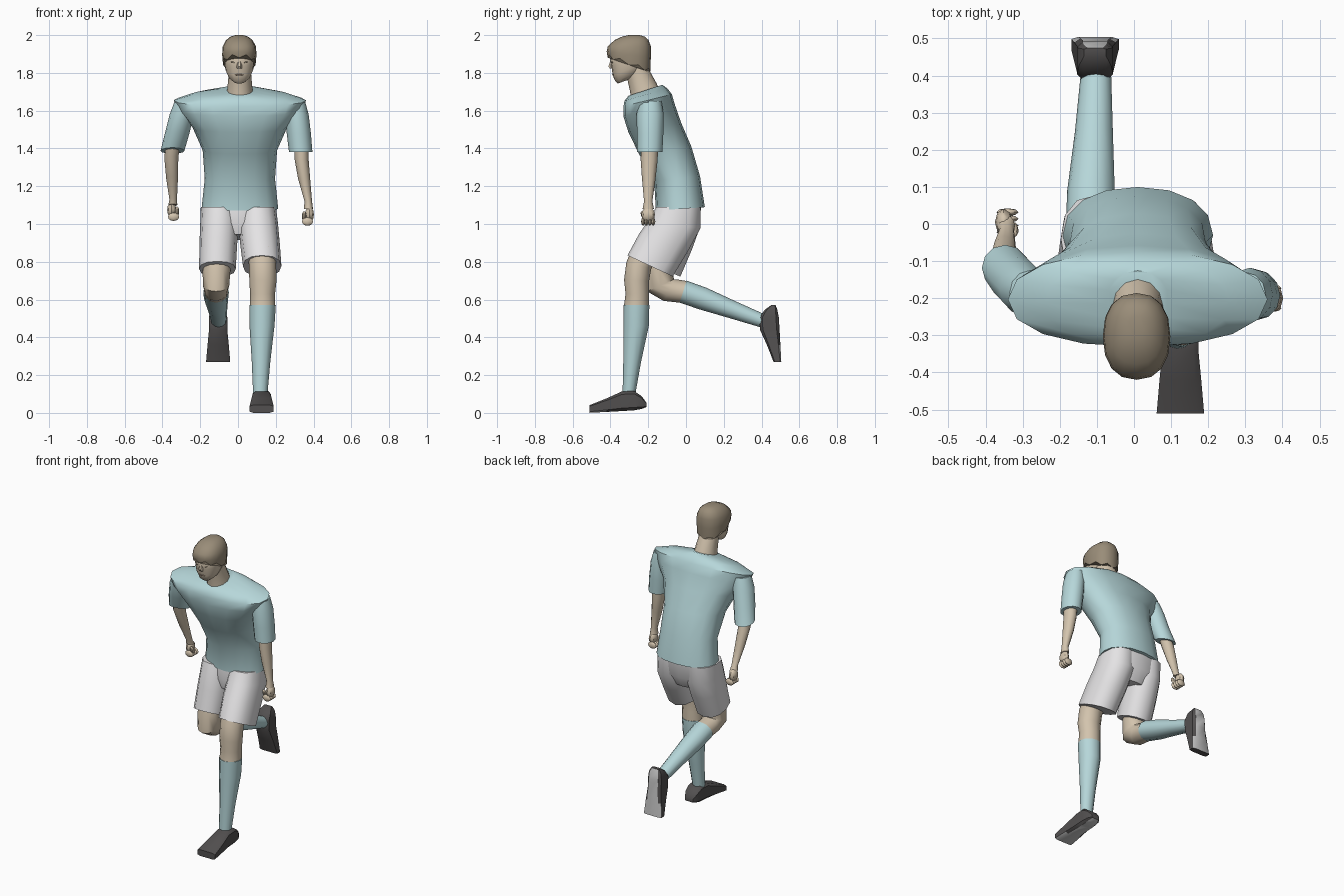
import bpy, bmesh, math
from mathutils import Matrix, Vector


def material(name, rgb):
    m = bpy.data.materials.new(name)
    m.diffuse_color = (*rgb, 1)
    return m


CLOTH = material("pale_teal_cloth", (0.47, 0.68, 0.70))
WHITE = material("white_cloth", (0.78, 0.77, 0.78))
SKIN = material("skin", (0.65, 0.55, 0.42))
HAIR = material("brown_hair", (0.32, 0.265, 0.19))
LEATHER = material("dark_leather", (0.085, 0.08, 0.08))
SOLE = material("grey_sole", (0.55, 0.55, 0.55))
LIP = material("lip", (0.38, 0.28, 0.21))


def finish(name, bm, *mats):
    bmesh.ops.recalc_face_normals(bm, faces=bm.faces)
    me = bpy.data.meshes.new(name)
    bm.to_mesh(me)
    bm.free()
    for m in mats:
        me.materials.append(m)
    ob = bpy.data.objects.new(name, me)
    bpy.context.collection.objects.link(ob)
    return ob


def loft_mesh(rings, n=12, e=2.0, phase=0.0):
    """Skin of rings (cx, cy, cz, half_x, half_depth, tilt); depth axis is y turned up by tilt."""
    bm = bmesh.new()
    rows = []
    for cx, cy, cz, rx, rd, tilt in rings:
        t = math.radians(tilt)
        row = []
        for i in range(n):
            a = 2 * math.pi * (i + phase) / n
            c, s = math.cos(a), math.sin(a)
            u = math.copysign(abs(c) ** (2 / e), c) * rx
            v = math.copysign(abs(s) ** (2 / e), s) * rd
            row.append(bm.verts.new((cx + u, cy + v * math.cos(t), cz + v * math.sin(t))))
        rows.append(row)
    for r0, r1 in zip(rows, rows[1:]):
        for i in range(n):
            j = (i + 1) % n
            bm.faces.new((r0[i], r0[j], r1[j], r1[i]))
    bm.faces.new(rows[0][::-1])
    bm.faces.new(rows[-1])
    return bm


def loft(name, rings, mat, n=12, e=2.0, phase=0.0):
    return finish(name, loft_mesh(rings, n, e, phase), mat)


def blob(bm, center, radii, turn=0.0):
    mtx = (Matrix.Translation(Vector(center)) @ Matrix.Rotation(turn, 4, 'X')
           @ Matrix.Diagonal((*radii, 1)))
    bmesh.ops.create_uvsphere(bm, u_segments=8, v_segments=6, radius=1, matrix=mtx)


# Shirt body: hem, waist, chest, shoulders, collar
loft("shirt", [
    (0.01, -0.03, 1.08, 0.203, 0.13, 4),
    (0.01, -0.047, 1.24, 0.186, 0.122, 6),
    (0.01, -0.11, 1.39, 0.197, 0.14, 8),
    (0.01, -0.165, 1.51, 0.25, 0.142, 10),
    (0.01, -0.195, 1.60, 0.325, 0.14, 12),
    (0.01, -0.203, 1.655, 0.35, 0.132, 14),
    (0.01, -0.212, 1.685, 0.25, 0.118, 16),
    (0.01, -0.215, 1.708, 0.085, 0.094, 18)], CLOTH, n=16, e=2.2)

# Sleeves, forearms and fists
arms = {
    "left": dict(
        sleeve=[(0.30, -0.19, 1.65, 0.055, 0.06, 0), (0.312, -0.19, 1.58, 0.062, 0.072, 0),
                (0.322, -0.19, 1.48, 0.064, 0.07, 0), (0.332, -0.192, 1.38, 0.062, 0.067, 0)],
        fore=[(0.335, -0.193, 1.42, 0.038, 0.045, 0), (0.337, -0.195, 1.34, 0.037, 0.045, 0),
              (0.35, -0.197, 1.24, 0.032, 0.036, 0), (0.372, -0.2, 1.12, 0.02, 0.022, 0),
              (0.373, -0.2, 1.08, 0.024, 0.03, 0)],
        hand=(0.372, -0.2, 1.035), side=1),
    "right": dict(
        sleeve=[(-0.28, -0.185, 1.65, 0.055, 0.06, 0), (-0.298, -0.175, 1.58, 0.064, 0.07, 0),
                (-0.322, -0.15, 1.48, 0.065, 0.068, -8), (-0.347, -0.118, 1.388, 0.063, 0.064, -15)],
        fore=[(-0.345, -0.125, 1.42, 0.038, 0.043, -12), (-0.353, -0.105, 1.35, 0.037, 0.043, -14),
              (-0.349, -0.065, 1.24, 0.031, 0.035, -18), (-0.343, -0.02, 1.13, 0.02, 0.022, -15),
              (-0.345, -0.005, 1.10, 0.024, 0.03, -10)],
        hand=(-0.345, 0.005, 1.06), side=-1),
}
for label, arm in arms.items():
    loft(label + "_sleeve", arm["sleeve"], CLOTH)
    loft(label + "_forearm", arm["fore"], SKIN)
    x, y, z = arm["hand"]
    s = arm["side"]
    bm = bmesh.new()
    blob(bm, (x + 0.006 * s, y, z + 0.015), (0.024, 0.036, 0.04))
    for k in range(4):
        blob(bm, (x - 0.004 * s, y - 0.027 + 0.018 * k, z - 0.022), (0.03, 0.0105, 0.022))
    blob(bm, (x - 0.022 * s, y - 0.022, z + 0.006), (0.012, 0.013, 0.03), 0.5)
    finish(label + "_fist", bm, SKIN)

# Neck and head
loft("neck", [(0.01, -0.212, 1.66, 0.074, 0.084, 18), (0.01, -0.225, 1.72, 0.066, 0.074, 18),
              (0.01, -0.25, 1.79, 0.06, 0.064, 10), (0.01, -0.27, 1.85, 0.06, 0.06, 0)], SKIN)
loft("head", [(0.007, -0.33, 1.755, 0.03, 0.032, 20), (0.007, -0.303, 1.783, 0.058, 0.077, 20),
              (0.007, -0.30, 1.82, 0.074, 0.094, 20), (0.007, -0.30, 1.868, 0.081, 0.1, 20),
              (0.007, -0.302, 1.908, 0.084, 0.108, 20), (0.007, -0.295, 1.95, 0.06, 0.08, 10)],
     SKIN, n=16, e=2.3)
loft("nose", [(0.007, -0.392, 1.866, 0.007, 0.008, 0), (0.007, -0.398, 1.835, 0.015, 0.015, 0),
              (0.007, -0.393, 1.822, 0.013, 0.011, 0)], SKIN, n=6)

# Hair cap with a ragged lower edge
bm = loft_mesh([(0.007, -0.302, 1.85, 0.086, 0.119, -19), (0.007, -0.303, 1.897, 0.091, 0.118, -8),
                (0.007, -0.30, 1.94, 0.088, 0.114, 0), (0.007, -0.288, 1.974, 0.07, 0.09, 0),
                (0.007, -0.278, 1.993, 0.045, 0.058, 0), (0.007, -0.275, 2.0, 0.02, 0.028, 0)],
               n=16, e=2.3)
bm.verts.ensure_lookup_table()
for i in range(16):
    bm.verts[i].co.z += 0.01 if i % 2 else -0.008
finish("hair", bm, HAIR)

# Eyes and mouth
bm = bmesh.new()
for s in (-1, 1):
    blob(bm, (0.007 + 0.032 * s, -0.391, 1.856), (0.014, 0.005, 0.005))
finish("eyes", bm, HAIR)
bm = bmesh.new()
blob(bm, (0.007, -0.386, 1.79), (0.022, 0.005, 0.004))
finish("mouth", bm, LIP)

# Shorts: hips and two legs
loft("shorts_hips", [(0.005, -0.035, 1.10, 0.19, 0.115, 0), (0.005, -0.045, 1.0, 0.18, 0.118, -5),
                     (0.005, -0.06, 0.93, 0.11, 0.09, -10)], WHITE, n=16, e=2.4)
loft("shorts_left_leg", [(0.103, -0.04, 1.09, 0.098, 0.118, 0), (0.108, -0.06, 1.0, 0.104, 0.138, -10),
                         (0.116, -0.12, 0.9, 0.105, 0.137, -20),
                         (0.128, -0.19, 0.778, 0.102, 0.132, -25)], WHITE, e=2.3)
loft("shorts_right_leg", [(-0.1, -0.04, 1.09, 0.097, 0.118, 0), (-0.1, -0.055, 1.0, 0.1, 0.13, -8),
                          (-0.104, -0.085, 0.9, 0.1, 0.122, -15),
                          (-0.109, -0.13, 0.762, 0.097, 0.108, -22)], WHITE, e=2.3)

# Standing leg and sock
loft("left_knee", [(0.125, -0.21, 0.86, 0.075, 0.075, -20), (0.13, -0.25, 0.78, 0.072, 0.068, -15),
                   (0.132, -0.262, 0.70, 0.072, 0.066, -4), (0.13, -0.258, 0.63, 0.066, 0.062, 0),
                   (0.13, -0.262, 0.57, 0.067, 0.066, 0)], SKIN)
loft("left_sock", [(0.13, -0.262, 0.57, 0.07, 0.068, 0), (0.127, -0.264, 0.46, 0.066, 0.067, 0),
                   (0.122, -0.285, 0.27, 0.049, 0.047, 0), (0.118, -0.302, 0.10, 0.038, 0.034, 0)],
     CLOTH)

# Trailing leg bent at the knee, and sock
loft("right_knee", [(-0.108, -0.10, 0.84, 0.075, 0.075, -22), (-0.114, -0.135, 0.745, 0.073, 0.07, -15),
                    (-0.116, -0.135, 0.675, 0.07, 0.078, 24), (-0.116, -0.085, 0.65, 0.063, 0.066, 60),
                    (-0.116, -0.01, 0.64, 0.064, 0.06, 72)], SKIN)
loft("right_sock", [(-0.116, -0.015, 0.642, 0.068, 0.061, 72), (-0.116, 0.09, 0.605, 0.064, 0.06, 70),
                    (-0.108, 0.25, 0.545, 0.051, 0.047, 70), (-0.102, 0.42, 0.482, 0.04, 0.035, 70)],
     CLOTH)


# Shoes: sections along the foot, toe towards -y, with a pale sole underneath
def shoe(name, matrix):
    sections = [(-0.21, 0.03, 0.055, 0.03), (-0.235, 0.02, 0.09, 0.045), (-0.275, 0.012, 0.118, 0.05),
                (-0.34, 0.008, 0.115, 0.05), (-0.42, 0.004, 0.078, 0.058), (-0.51, 0.0, 0.042, 0.066)]
    bm = loft_mesh([(0, y, (lo + hi) / 2, w, (hi - lo) / 2, 90) for y, lo, hi, w in sections],
                   n=8, e=5, phase=0.5)
    bmesh.ops.recalc_face_normals(bm, faces=bm.faces)
    for f in bm.faces:
        f.material_index = int(f.normal.z < -0.8)
    bm.transform(matrix)
    finish(name, bm, LEATHER, SOLE)


shoe("left_shoe", Matrix.Translation((0.125, 0, 0)))
shoe("right_shoe", Matrix.Translation((-0.105, 0.505, 0.78)) @ Matrix.Rotation(math.pi / 2, 4, 'X'))

# Smooth shading with crisp edges kept
for ob in bpy.context.scene.objects:
    ob.select_set(True)
    bpy.context.view_layer.objects.active = ob
bpy.ops.object.shade_smooth_by_angle(angle=math.radians(40))
